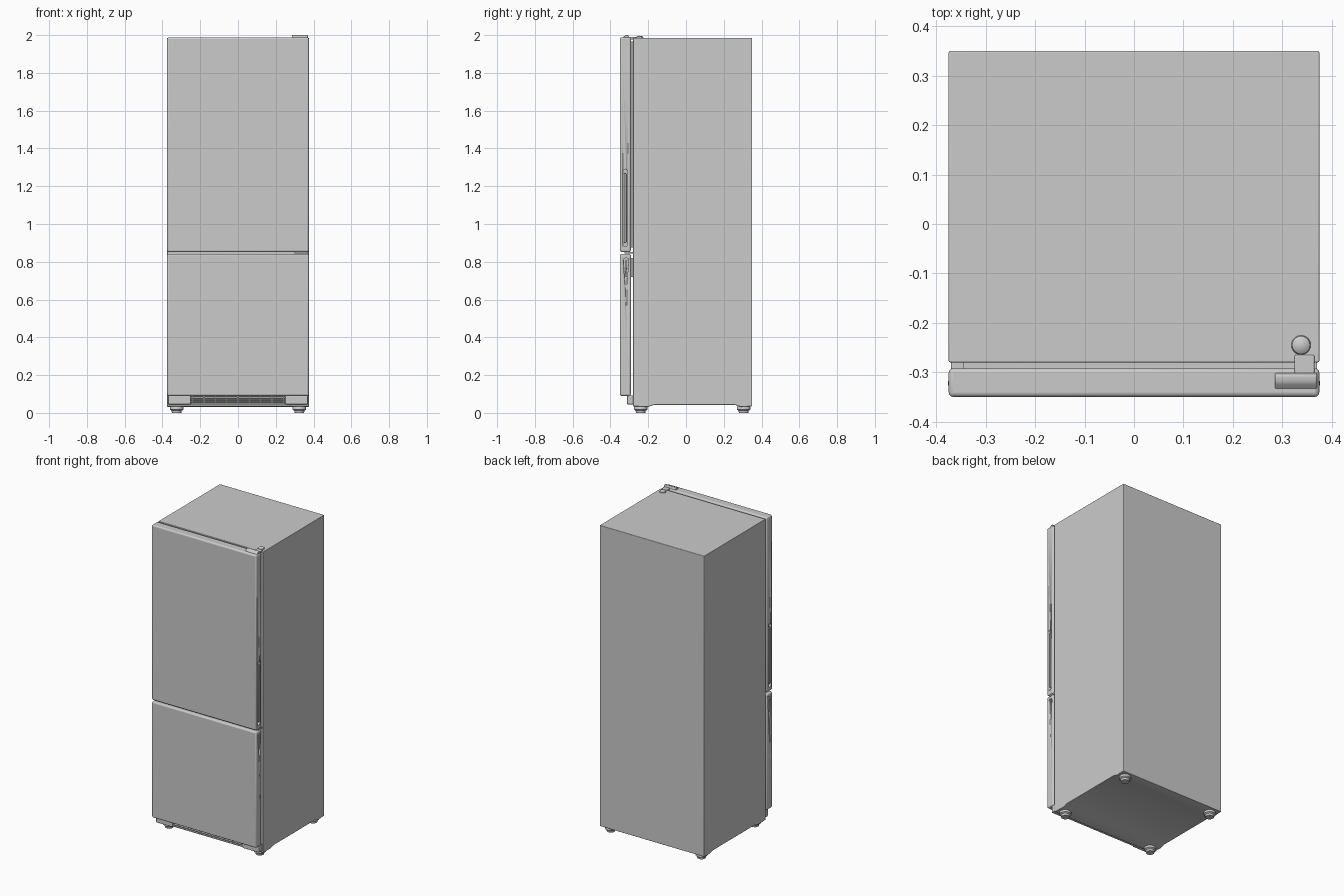
import bpy, bmesh, math
from mathutils import Vector

cube = bpy.data.objects.get("Cube")
if cube:
    bpy.data.objects.remove(cube, do_unlink=True)

# Single painted-metal colour
grey = bpy.data.materials.new("appliance grey")
grey.use_nodes = True
grey.diffuse_color = (0.6, 0.6, 0.6, 1)
grey.node_tree.nodes["Principled BSDF"].inputs["Base Color"].default_value = (0.6, 0.6, 0.6, 1)


def finish(name, bm, bevel=0, segments=3):
    bmesh.ops.recalc_face_normals(bm, faces=bm.faces)
    mesh = bpy.data.meshes.new(name)
    bm.to_mesh(mesh)
    bm.free()
    mesh.materials.append(grey)
    obj = bpy.data.objects.new(name, mesh)
    bpy.context.collection.objects.link(obj)
    if bevel:
        mod = obj.modifiers.new("soft edges", "BEVEL")
        mod.width, mod.segments, mod.limit_method = bevel, segments, "ANGLE"
    bpy.ops.object.select_all(action="DESELECT")
    obj.select_set(True)
    bpy.context.view_layer.objects.active = obj
    bpy.ops.object.shade_smooth_by_angle(angle=math.radians(35))
    return obj


def box(name, x, y, z, bevel=0):
    """Box from its (min, max) range on each axis."""
    bm = bmesh.new()
    bmesh.ops.create_cube(bm, size=1)
    for v in bm.verts:
        v.co = Vector([r[0] + (c + 0.5) * (r[1] - r[0]) for c, r in zip(v.co, (x, y, z))])
    return finish(name, bm, bevel)


def prism(name, points, x, bevel=0):
    """Profile of (y, z) points extruded along x."""
    bm = bmesh.new()
    face = bm.faces.new([bm.verts.new((x[0], *p)) for p in points])
    out = bmesh.ops.extrude_face_region(bm, geom=[face])
    moved = [g for g in out["geom"] if isinstance(g, bmesh.types.BMVert)]
    bmesh.ops.translate(bm, verts=moved, vec=(x[1] - x[0], 0, 0))
    return finish(name, bm, bevel)


def lathe(name, profile, x, y, steps=20):
    """Profile of (radius, z) points spun around a vertical axis."""
    bm = bmesh.new()
    verts = [bm.verts.new((x + r, y, z)) for r, z in profile]
    edges = [bm.edges.new(pair) for pair in zip(verts, verts[1:])]
    bmesh.ops.spin(bm, geom=verts + edges, cent=(x, y, 0), axis=(0, 0, 1),
                   angle=math.tau, steps=steps)
    bmesh.ops.remove_doubles(bm, verts=bm.verts, dist=0.0001)
    return finish(name, bm)


def slot(y, low, high, r_low, r_high, steps=8):
    """Rounded vertical slot outline, optionally tapering like a teardrop."""
    top = [(y + r_high * math.cos(a), high - r_high + r_high * math.sin(a))
           for a in (math.pi * i / steps for i in range(steps + 1))]
    bottom = [(y - r_low * math.cos(a), low + r_low - r_low * math.sin(a))
              for a in (math.pi * i / steps for i in range(steps + 1))]
    return top + bottom


def carve(door, outline, side):
    cutter = prism("grip_cutter", outline, (side * 0.358, side * 0.4))
    cutter.hide_render = True
    cutter.hide_set(True)
    mod = door.modifiers.new("grip recess", "BOOLEAN")
    mod.operation, mod.solver, mod.object = "DIFFERENCE", "EXACT", cutter


# Cabinet with shallow arched lower side edges
cabinet_profile = [(-0.28, 0.035), (-0.2, 0.032), (-0.17, 0.042), (0.26, 0.042),
                   (0.29, 0.032), (0.35, 0.035), (0.35, 1.985), (-0.28, 1.985)]
prism("cabinet", cabinet_profile, (-0.375, 0.375), 0.003)

# Doors with rounded edges
upper = box("upper_door", (-0.375, 0.375), (-0.35, -0.292), (0.852, 1.988), 0.009)
lower = box("lower_door", (-0.375, 0.375), (-0.35, -0.292), (0.09, 0.842), 0.009)

# Grip recesses and grip bars on both door edges
for side, label in ((1, "left"), (-1, "right")):
    carve(upper, slot(-0.322, 0.88, 1.29, 0.012, 0.012), side)
    carve(lower, slot(-0.318, 0.68, 0.82, 0.005, 0.014), side)
    prism(label + "_upper_grip", slot(-0.322, 0.9, 1.27, 0.006, 0.006),
          (side * 0.357, side * 0.376), 0.002)
    prism(label + "_lower_grip", slot(-0.318, 0.72, 0.808, 0.003, 0.006),
          (side * 0.357, side * 0.374), 0.001)

# Recessed upper door seal and middle rail
box("upper_door_seal", (-0.345, 0.345), (-0.295, -0.278), (0.875, 1.965))
box("lower_door_seal", (-0.345, 0.345), (-0.295, -0.278), (0.72, 0.82))

# Hinges
cap = [(-0.341, 1.98), (-0.325, 1.996), (-0.318, 2.0), (-0.306, 2.0), (-0.298, 1.98)]
prism("top_hinge_cover", cap, (0.285, 0.37), 0.003)
box("top_hinge_arm", (0.325, 0.365), (-0.31, -0.265), (1.976, 1.99), 0.003)
dome = [(0.02, 1.984), (0.018, 1.99), (0.011, 1.995), (0, 1.997)]
lathe("top_hinge_knob", dome, 0.338, -0.245)
box("middle_hinge", (0.3, 0.37), (-0.325, -0.275), (0.843, 0.851))

# Base panel with slatted vent
for side, label in ((1, "left"), (-1, "right")):
    box(label + "_base_panel", tuple(sorted((side * 0.25, side * 0.37))),
        (-0.312, -0.275), (0.045, 0.092), 0.004)
box("vent_back", (-0.25, 0.25), (-0.288, -0.275), (0.045, 0.092))
for i in range(4):
    z = 0.05 + i * 0.011
    prism("vent_slat", [(-0.31, z), (-0.31, z + 0.004), (-0.285, z + 0.007), (-0.285, z + 0.003)],
          (-0.25, 0.25))
for i in range(9):
    x = -0.24 + i * 0.06
    box("vent_rib", (x - 0.002, x + 0.002), (-0.305, -0.285), (0.047, 0.09))

# Levelling feet
foot = [(0, 0), (0.025, 0), (0.027, 0.012), (0.036, 0.018), (0.036, 0.03), (0.026, 0.046)]
for x in (-0.325, 0.325):
    for y in (-0.24, 0.305):
        lathe("levelling_foot", foot, x, y)
